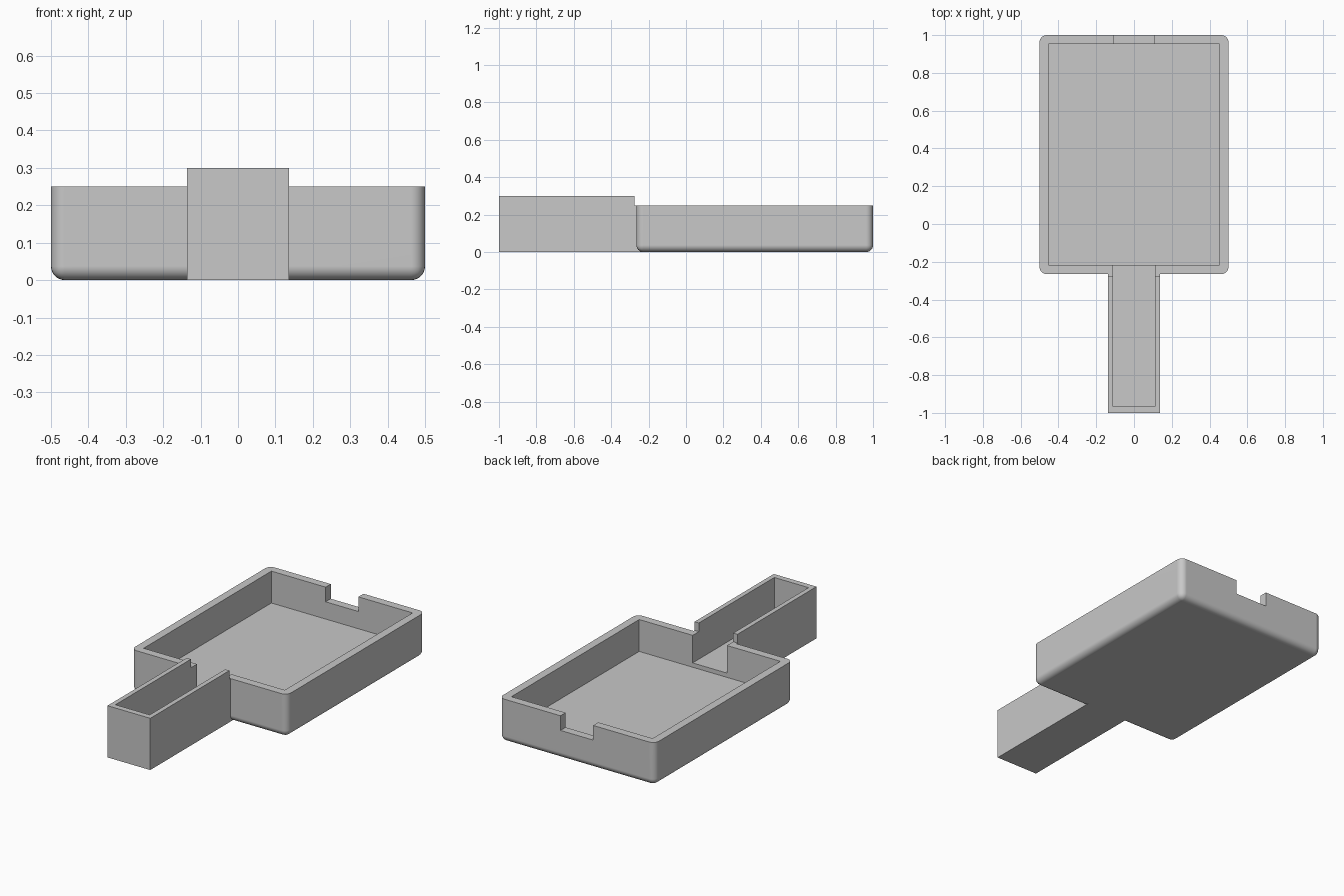
import bpy
import bmesh
from mathutils import Vector

default_cube = bpy.data.objects.get("Cube")
if default_cube:
    bpy.data.objects.remove(default_cube, do_unlink=True)

# Main dimensions
TRAY_TOP, HANDLE_TOP = 0.25, 0.30
TRAY_FLOOR, HANDLE_FLOOR = 0.065, 0.09
TRAY_FRONT, WALL = -0.265, 0.047
CHANNEL = 0.11

grey = bpy.data.materials.new("plain grey")
grey.use_nodes = True
colour = (0.58, 0.58, 0.58, 1)
grey.diffuse_color = colour
grey.node_tree.nodes["Principled BSDF"].inputs["Base Color"].default_value = colour


def box(name, low, high, fillet=0):
    """Box between two corners, optionally rounded everywhere but the top rim."""
    low, high = Vector(low), Vector(high)
    bm = bmesh.new()
    bmesh.ops.create_cube(bm, size=1)
    for v in bm.verts:
        v.co = (low + high) / 2 + v.co * (high - low)
    if fillet:
        edges = [e for e in bm.edges if min(v.co.z for v in e.verts) < high.z - 0.001]
        bmesh.ops.bevel(bm, geom=edges, offset=fillet, segments=6, profile=0.5,
                        affect='EDGES', clamp_overlap=True)
    mesh = bpy.data.meshes.new(name)
    bm.to_mesh(mesh)
    bm.free()
    mesh.materials.append(grey)
    obj = bpy.data.objects.new(name, mesh)
    bpy.context.collection.objects.link(obj)
    return obj


def combine(target, other, operation):
    """Apply a boolean and discard the helper."""
    bpy.context.view_layer.objects.active = target
    mod = target.modifiers.new(operation.lower(), 'BOOLEAN')
    mod.operation, mod.object, mod.solver = operation, other, 'EXACT'
    bpy.ops.object.modifier_apply(modifier=mod.name)
    bpy.data.objects.remove(other, do_unlink=True)


# Rounded tray block
tray = box("tray_with_handle", (-0.5, TRAY_FRONT, 0), (0.5, 1, TRAY_TOP), 0.037)

# Handle block and the lower neck that joins it to the tray
handle = box("handle", (-0.137, -1, 0), (0.137, -0.275, HANDLE_TOP))
neck = box("neck", (-0.137, -0.3, 0), (0.137, -0.222, TRAY_TOP))
combine(handle, neck, 'UNION')
combine(tray, handle, 'UNION')

# Tray hollow, handle channel through the front wall, and back notch
cutters = [
    box("tray_hollow", (-0.453, TRAY_FRONT + WALL, TRAY_FLOOR), (0.453, 1 - WALL, 0.4)),
    box("handle_channel", (-CHANNEL, -0.966, HANDLE_FLOOR), (CHANNEL, -0.1, 0.4)),
    box("back_notch", (-0.105, 0.9, 0.165), (0.105, 1.1, 0.4)),
]
for cutter in cutters:
    combine(tray, cutter, 'DIFFERENCE')

# Smooth fillets, crisp edges
bpy.ops.object.select_all(action='DESELECT')
tray.select_set(True)
bpy.context.view_layer.objects.active = tray
bpy.ops.object.shade_smooth_by_angle()
normals = tray.modifiers.new("weighted normals", 'WEIGHTED_NORMAL')
normals.keep_sharp = True
